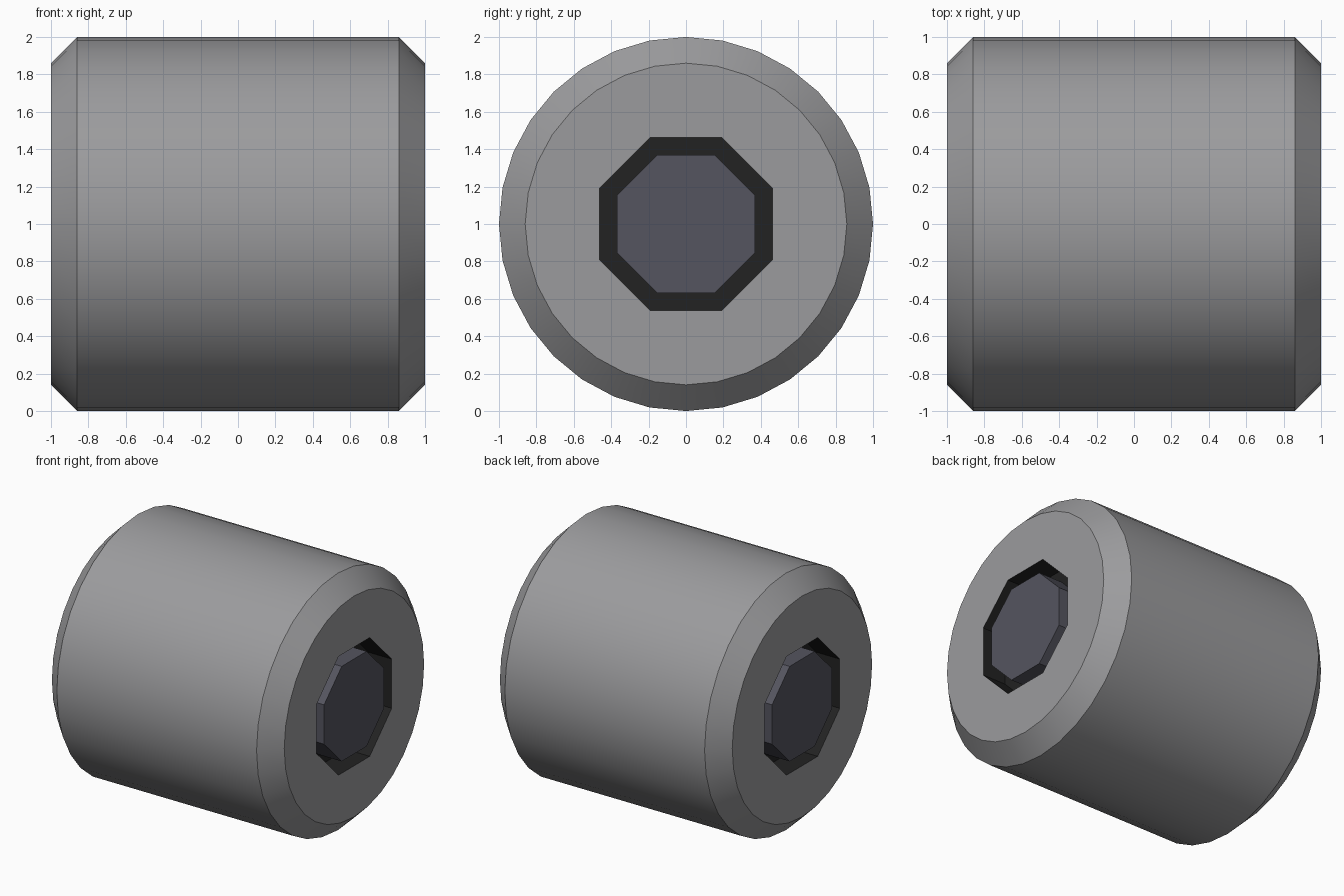
import bpy, bmesh, math

if "Cube" in bpy.data.objects:
    bpy.data.objects.remove(bpy.data.objects["Cube"])

def material(name, rgb):
    m = bpy.data.materials.new(name)
    m.diffuse_color = (*rgb, 1)
    m.use_nodes = True
    m.node_tree.nodes["Principled BSDF"].inputs["Base Color"].default_value = m.diffuse_color
    return m

GREY = material("body grey", (0.33, 0.33, 0.34))
DARK = material("recess black", (0.016, 0.016, 0.016))
SLATE = material("plug slate", (0.09, 0.09, 0.115))
DEPTH = 0.2

def ring(bm, x, r, n, offset=0.0):
    # circle around the x axis, centred at z = 1
    vs = []
    for i in range(n):
        a = 2 * math.pi * (i + offset) / n
        vs.append(bm.verts.new((x, r * math.cos(a), 1 + r * math.sin(a))))
    return vs

def skin(bm, a, b):
    n = len(a)
    for i in range(n):
        j = (i + 1) % n
        bm.faces.new((a[i], a[j], b[j], b[i]))

def loop_edges(bm, vs):
    n = len(vs)
    out = []
    for i in range(n):
        p, q = vs[i], vs[(i + 1) % n]
        out.append(bm.edges.get((p, q)) or bm.edges.new((p, q)))
    return out

def finish(bm, name, mat):
    bmesh.ops.recalc_face_normals(bm, faces=bm.faces[:])
    me = bpy.data.meshes.new(name)
    bm.to_mesh(me)
    bm.free()
    me.materials.append(mat)
    ob = bpy.data.objects.new(name, me)
    bpy.context.collection.objects.link(ob)
    return ob

# Body: chamfered 32-sided drum, with octagonal openings in both ends
bm = bmesh.new()
rings = [ring(bm, x, r, 32) for x, r in ((-1, .86), (-.86, 1), (.86, 1), (1, .86))]
for a, b in zip(rings, rings[1:]):
    skin(bm, a, b)
for s, outer in ((-1, rings[0]), (1, rings[3])):
    hole = ring(bm, s, .5, 8, .5)
    # each octagon side takes four drum sides
    for i in range(8):
        j = (i + 1) % 8
        arc = [outer[(4 * i + 2 + k) % 32] for k in range(5)]
        bm.faces.new((hole[i], *arc, hole[j]))
body = finish(bm, "drum_body", GREY)
bpy.context.view_layer.objects.active = body
body.select_set(True)
bpy.ops.object.shade_smooth_by_angle(angle=math.radians(30))
body.select_set(False)

for side, s in (("right", 1), ("left", -1)):
    # Dark recess: walls and ring-shaped floor
    bm = bmesh.new()
    mouth = ring(bm, s, .5, 8, .5)
    floor = ring(bm, s * (1 - DEPTH), .5, 8, .5)
    inner = ring(bm, s * (1 - DEPTH), .4, 8, .5)
    skin(bm, mouth, floor)
    skin(bm, floor, inner)
    recess = finish(bm, side + "_recess", DARK)
    # normals must face into the opening
    flat = next(f for f in recess.data.polygons if abs(f.normal.x) > .9)
    if flat.normal.x * s < 0:
        recess.data.flip_normals()

    # Octagonal plug, flush with the end
    bm = bmesh.new()
    back = ring(bm, s * (1 - DEPTH), .4, 8, .5)
    front = ring(bm, s, .4, 8, .5)
    skin(bm, back, front)
    bm.faces.new(front)
    bm.faces.new(back)
    finish(bm, side + "_plug", SLATE)
